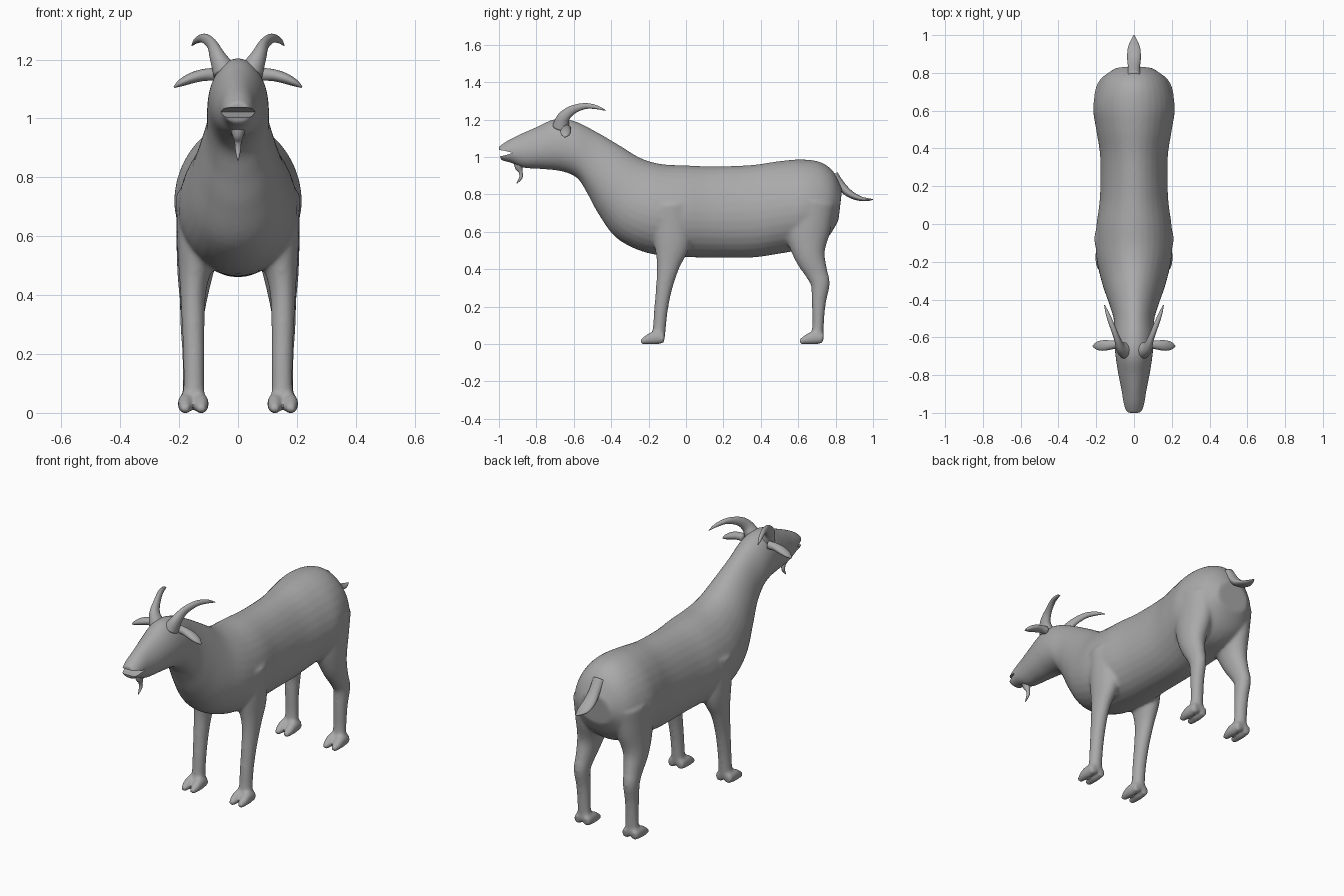
import bpy
import bmesh
import math
from mathutils import Vector

cube = bpy.data.objects.get("Cube")
if cube:
    bpy.data.objects.remove(cube)

scene = bpy.context.scene
SIDES = 32
STEPS = 5

# One plain grey covers the whole animal
GREY = (0.4, 0.4, 0.4, 1.0)
grey = bpy.data.materials.new("plain_grey")
grey.use_nodes = True
grey.diffuse_color = GREY
grey.node_tree.nodes["Principled BSDF"].inputs["Base Color"].default_value = GREY


def smooth_stations(stations):
    """Run a smooth spline through rows of numbers."""
    rows = [Vector(s) for s in stations]
    result = []
    for i in range(len(rows) - 1):
        before, start = rows[max(i - 1, 0)], rows[i]
        end, after = rows[i + 1], rows[min(i + 2, len(rows) - 1)]
        for step in range(STEPS):
            t = step / STEPS
            result.append(start + (end - before) * (t / 2)
                          + (before * 2 - start * 5 + end * 4 - after) * (t * t / 2)
                          + (start * 3 - before - end * 3 + after) * (t ** 3 / 2))
    return result + [rows[-1]]


def loft(bm, rings, egg=0.0):
    """Skin a closed surface over rings of (centre, side axis, up axis)."""
    loops = []
    for centre, side, up in rings:
        loop = []
        for k in range(SIDES):
            angle = math.tau * k / SIDES
            s = math.sin(angle)
            loop.append(bm.verts.new(centre + side * math.cos(angle) * (1 - egg * s) + up * s))
        loops.append(loop)
    faces = [bm.faces.new(loops[0]), bm.faces.new(loops[-1])]
    for a, b in zip(loops, loops[1:]):
        for k in range(SIDES):
            n = (k + 1) % SIDES
            faces.append(bm.faces.new((a[k], a[n], b[n], b[k])))
    bmesh.ops.recalc_face_normals(bm, faces=faces)


def tube(bm, stations, side_axis, mirror=1):
    """Sweep an ellipse along stations of (x, y, z, side radius, other radius)."""
    rows = smooth_stations(stations)
    centres = [Vector((r[0] * mirror, r[1], r[2])) for r in rows]
    rings = []
    for i, row in enumerate(rows):
        along = centres[min(i + 1, len(rows) - 1)] - centres[max(i - 1, 0)]
        along.normalize()
        side = Vector(side_axis)
        side = (side - along * side.dot(along)).normalized()
        rings.append((centres[i], side * row[3], along.cross(side) * row[4]))
    loft(bm, rings)


def finish(bm, name):
    mesh = bpy.data.meshes.new(name)
    bm.to_mesh(mesh)
    bm.free()
    obj = bpy.data.objects.new(name, mesh)
    scene.collection.objects.link(obj)
    mesh.materials.append(grey)
    mesh.shade_smooth()
    return obj


def tube_part(name, stations, side_axis, mirror=1):
    bm = bmesh.new()
    tube(bm, stations, side_axis, mirror)
    return finish(bm, name)


skin = bmesh.new()

# Head, neck and trunk: (top y, top z, bottom y, bottom z, half width)
trunk = [
    (-1.003, 1.055, -.99, .98, .045),
    (-.95, 1.09, -.94, .97, .056),
    (-.88, 1.125, -.87, .942, .067),
    (-.8, 1.16, -.77, .935, .085),
    (-.7, 1.203, -.66, .922, .1),
    (-.6, 1.193, -.58, .885, .105),
    (-.48, 1.135, -.525, .8, .107),
    (-.36, 1.065, -.465, .69, .132),
    (-.24, .993, -.37, .565, .168),
    (-.13, .962, -.22, .49, .198),
    (0, .955, -.05, .467, .2),
    (.15, .95, .13, .462, .18),
    (.35, .957, .35, .462, .178),
    (.5, .978, .5, .483, .2),
    (.62, .987, .6, .5, .216),
    (.72, .972, .69, .52, .2),
    (.79, .92, .76, .57, .165),
    (.835, .83, .815, .66, .1),
]
rings = []
for top_y, top_z, low_y, low_z, width in smooth_stations(trunk):
    top, low = Vector((0, top_y, top_z)), Vector((0, low_y, low_z))
    rings.append(((top + low) / 2, Vector((width, 0, 0)), (top - low) / 2))
loft(skin, rings, egg=0.1)

# Legs: (x, y, z, half width, half depth)
front_leg = [
    (.125, -.08, .74, .085, .11),
    (.14, -.075, .55, .066, .1),
    (.152, -.095, .42, .045, .062),
    (.152, -.117, .3, .039, .044),
    (.15, -.134, .18, .036, .037),
    (.15, -.143, .08, .036, .035),
    (.152, -.15, .03, .043, .036),
]
hind_leg = [
    (.12, .67, .76, .09, .13),
    (.13, .65, .6, .08, .12),
    (.145, .66, .48, .062, .085),
    (.152, .698, .38, .046, .06),
    (.156, .718, .32, .041, .051),
    (.154, .71, .22, .037, .038),
    (.152, .706, .1, .036, .031),
    (.152, .7, .03, .043, .036),
]
for mirror in (1, -1):
    for leg in (front_leg, hind_leg):
        tube(skin, leg, (1, 0, 0), mirror)
        foot_x, foot_y = leg[-1][:2]
        # Cloven hoof: two toes beside each other
        for offset in (-.027, .027):
            x = foot_x + offset
            toe = [
                (x * .97 + foot_x * .03, foot_y + .035, .028, .022, .026),
                (x, foot_y - .02, .032, .026, .035),
                (x, foot_y - .06, .022, .024, .025),
                (x, foot_y - .093, .01, .015, .013),
            ]
            tube(skin, toe, (1, 0, 0), mirror)

body = finish(skin, "body")

# Fuse the skin into one soft surface
remesh = body.modifiers.new("fuse", 'REMESH')
remesh.mode = 'VOXEL'
remesh.voxel_size = .008
soften = body.modifiers.new("soften", 'SMOOTH')
soften.factor = .5
soften.iterations = 14

# Mouth: a tapered wedge cut into the muzzle
bm = bmesh.new()
wedge = [bm.verts.new((-.2, y, z)) for y, z in
         ((-1.06, 1.046), (-1.06, .99), (-.97, 1.008), (-.925, 1.022), (-.97, 1.033))]
face = bm.faces.new(wedge)
extruded = bmesh.ops.extrude_face_region(bm, geom=[face])["geom"]
bmesh.ops.translate(bm, vec=(.4, 0, 0),
                    verts=[v for v in extruded if isinstance(v, bmesh.types.BMVert)])
bmesh.ops.recalc_face_normals(bm, faces=bm.faces)
cutter = finish(bm, "mouth_cutter")
cutter.hide_render = True
cut = body.modifiers.new("mouth", 'BOOLEAN')
cut.operation = 'DIFFERENCE'
cut.object = cutter

# Bake the body and drop the cutter
graph = bpy.context.evaluated_depsgraph_get()
baked = bpy.data.meshes.new_from_object(body.evaluated_get(graph))
body.modifiers.clear()
body.data = baked
bpy.data.objects.remove(cutter)
baked.materials.clear()
baked.materials.append(grey)
bpy.ops.object.select_all(action='DESELECT')
body.select_set(True)
bpy.context.view_layer.objects.active = body
bpy.ops.object.shade_smooth_by_angle(angle=math.radians(40))

# Horns sweep up, back and outward; ears stick out sideways
horn = [
    (.045, -.67, 1.16, .042, .045),
    (.07, -.655, 1.21, .027, .034),
    (.088, -.61, 1.25, .017, .024),
    (.115, -.54, 1.272, .014, .016),
    (.14, -.475, 1.265, .01, .01),
    (.156, -.43, 1.248, .002, .002),
]
ear = [
    (.08, -.635, 1.15, .02, .022),
    (.12, -.64, 1.147, .024, .02),
    (.16, -.643, 1.136, .028, .018),
    (.195, -.645, 1.12, .022, .012),
    (.217, -.647, 1.106, .005, .003),
]
for label, mirror in (("left", 1), ("right", -1)):
    tube_part(label + "_horn", horn, (1, 0, 0), mirror)
    tube_part(label + "_ear", ear, (0, 1, 0), mirror)

# Tail: flat and leaf shaped, pointing backward
tube_part("tail", [
    (0, .785, .9, .035, .03),
    (0, .83, .845, .032, .024),
    (0, .875, .803, .036, .02),
    (0, .93, .778, .033, .013),
    (0, .975, .772, .016, .007),
    (0, 1, .773, .002, .002),
], (1, 0, 0))

# Beard: a thin tuft under the chin
tube_part("beard", [
    (0, -.89, .975, .03, .035),
    (0, -.893, .945, .02, .022),
    (0, -.884, .92, .012, .011),
    (0, -.883, .89, .009, .009),
    (0, -.905, .858, .002, .002),
], (1, 0, 0))
